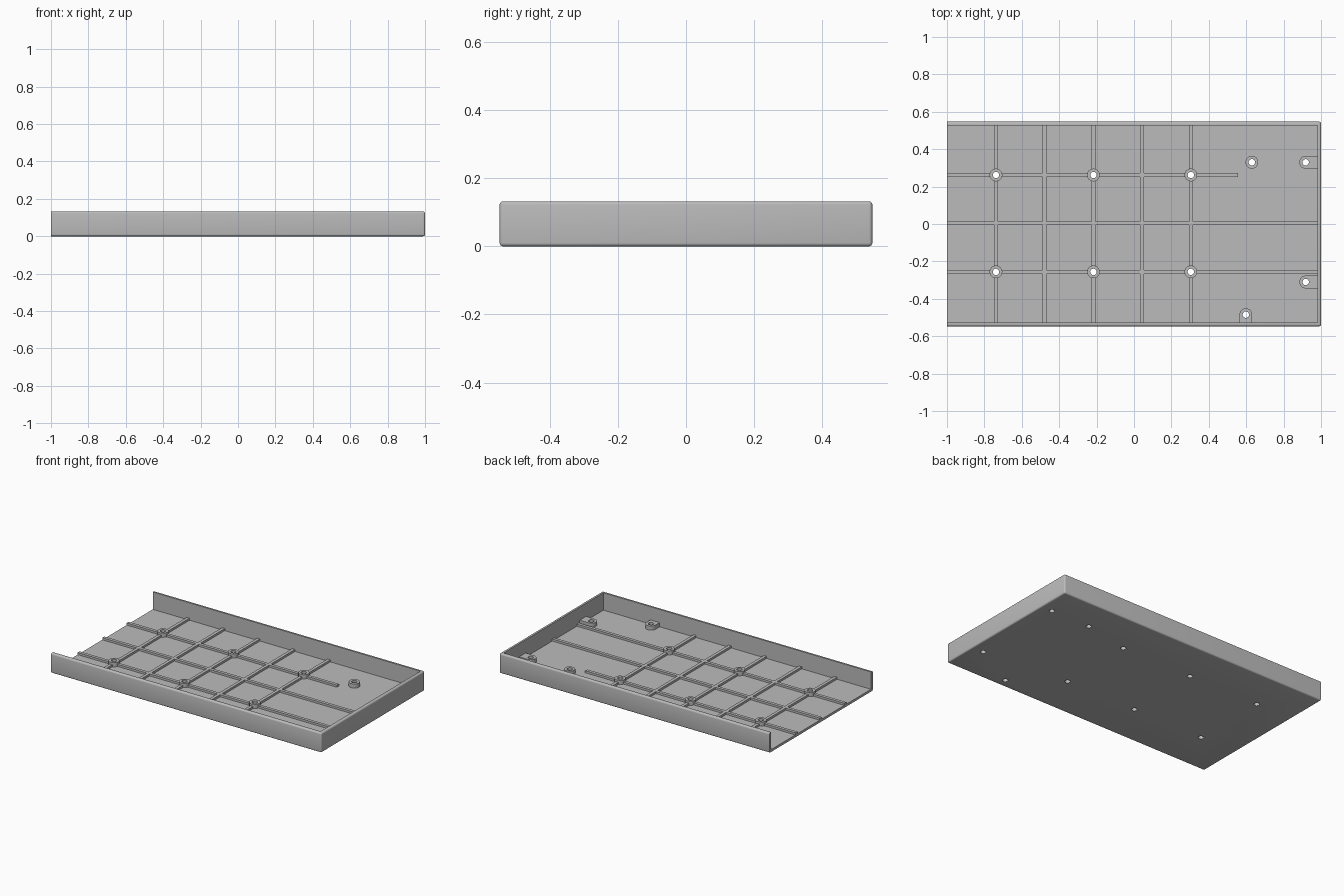
import bpy, bmesh, math

cube = bpy.data.objects.get("Cube")
if cube:
    bpy.data.objects.remove(cube, do_unlink=True)

# Main dimensions
HALF_Y, HEIGHT, WALL, FLOOR = 0.547, 0.132, 0.02, 0.016
RIB_W, RIB_TOP = 0.021, 0.03
BOSS_R, HOLE_R, BOSS_TOP = 0.034, 0.017, 0.044
INNER_X, INNER_Y = 1 - WALL, HALF_Y - WALL

grey = bpy.data.materials.new("light grey plastic")
grey.use_nodes = True
grey.diffuse_color = (0.5, 0.5, 0.5, 1)
grey.node_tree.nodes["Principled BSDF"].inputs["Base Color"].default_value = (0.5, 0.5, 0.5, 1)


def add_box(bm, x0, x1, y0, y1, z0, z1):
    verts = bmesh.ops.create_cube(bm, size=1)["verts"]
    for v in verts:
        v.co = (x1 if v.co.x > 0 else x0, y1 if v.co.y > 0 else y0, z1 if v.co.z > 0 else z0)


def add_boss(bm, x, y, radius, z0, z1, tail=0, angle=0, segments=32):
    """Upright cylinder, or a D shape whose straight sides run on for 'tail'."""
    pts = []
    for i in range(segments + (1 if tail else 0)):
        span = math.pi if tail else 2 * math.pi
        a = math.pi / 2 + span * i / segments
        pts.append((radius * math.cos(a), radius * math.sin(a)))
    if tail:
        pts += [(tail, -radius), (tail, radius)]
    c, s = math.cos(angle), math.sin(angle)
    face = bm.faces.new([bm.verts.new((x + c * u - s * v, y + s * u + c * v, z0)) for u, v in pts])
    top = bmesh.ops.extrude_face_region(bm, geom=[face])["geom"]
    bmesh.ops.translate(bm, vec=(0, 0, z1 - z0),
                        verts=[g for g in top if isinstance(g, bmesh.types.BMVert)])


def finish(name, bm):
    bmesh.ops.recalc_face_normals(bm, faces=bm.faces)
    mesh = bpy.data.meshes.new(name)
    bm.to_mesh(mesh)
    bm.free()
    mesh.materials.append(grey)
    ob = bpy.data.objects.new(name, mesh)
    bpy.context.collection.objects.link(ob)
    return ob


def boolean(ob, other, operation):
    mod = ob.modifiers.new(operation.lower(), "BOOLEAN")
    mod.operation, mod.solver, mod.object = operation, "EXACT", other
    bpy.context.view_layer.objects.active = ob
    bpy.ops.object.modifier_apply(modifier=mod.name)


# Tray shell: rounded outside, open at the -x end
bm = bmesh.new()
add_box(bm, -1, 1, -HALF_Y, HALF_Y, 0, HEIGHT)
edges = [e for e in bm.edges if any(v.co.x > 0 for v in e.verts)]
bmesh.ops.bevel(bm, geom=edges, offset=0.01, segments=4, profile=0.5, affect="EDGES")
tray = finish("tray_shell", bm)

bm = bmesh.new()
add_box(bm, -1.2, INNER_X, -INNER_Y, INNER_Y, FLOOR, 0.3)
cavity = finish("cavity_cutter", bm)
boolean(tray, cavity, "DIFFERENCE")

# Floor ribs: lengthwise, then crosswise
bm = bmesh.new()
for y, end in ((0.262, 0.555), (0.004, INNER_X), (-0.256, INNER_X)):
    add_box(bm, -1, end, y - RIB_W / 2, y + RIB_W / 2, FLOOR, RIB_TOP)
ribs = finish("floor_ribs", bm)

bm = bmesh.new()
for i in range(5):
    x = -0.738 + 0.2605 * i
    add_box(bm, x - RIB_W / 2, x + RIB_W / 2, -INNER_Y, INNER_Y, FLOOR, RIB_TOP)
cross = finish("cross_rib_helper", bm)
boolean(ribs, cross, "UNION")

# Screw bosses: six on the ribs, one free, three joined to the walls
spots = [(-0.738 + 0.521 * i, y, 0, 0) for i in range(3) for y in (0.262, -0.256)]
spots += [(0.63, 0.33, 0, 0),
          (0.918, 0.33, INNER_X - 0.918, 0),
          (0.918, -0.31, INNER_X - 0.918, 0),
          (0.598, -0.485, INNER_Y - 0.485, -math.pi / 2)]
bm, holes = bmesh.new(), bmesh.new()
for x, y, tail, angle in spots:
    add_boss(bm, x, y, BOSS_R, FLOOR, BOSS_TOP, tail, angle)
    add_boss(holes, x, y, HOLE_R, -0.1, 0.2)
bosses = finish("screw_bosses", bm)
drill = finish("hole_cutter", holes)

# Drill the screw holes through everything
for ob in (tray, ribs, bosses):
    boolean(ob, drill, "DIFFERENCE")
for helper in (cavity, cross, drill):
    bpy.data.objects.remove(helper, do_unlink=True)

bpy.ops.object.select_all(action="DESELECT")
for ob in (tray, bosses):
    ob.select_set(True)
    bpy.context.view_layer.objects.active = ob
bpy.ops.object.shade_smooth_by_angle(angle=math.radians(35))
